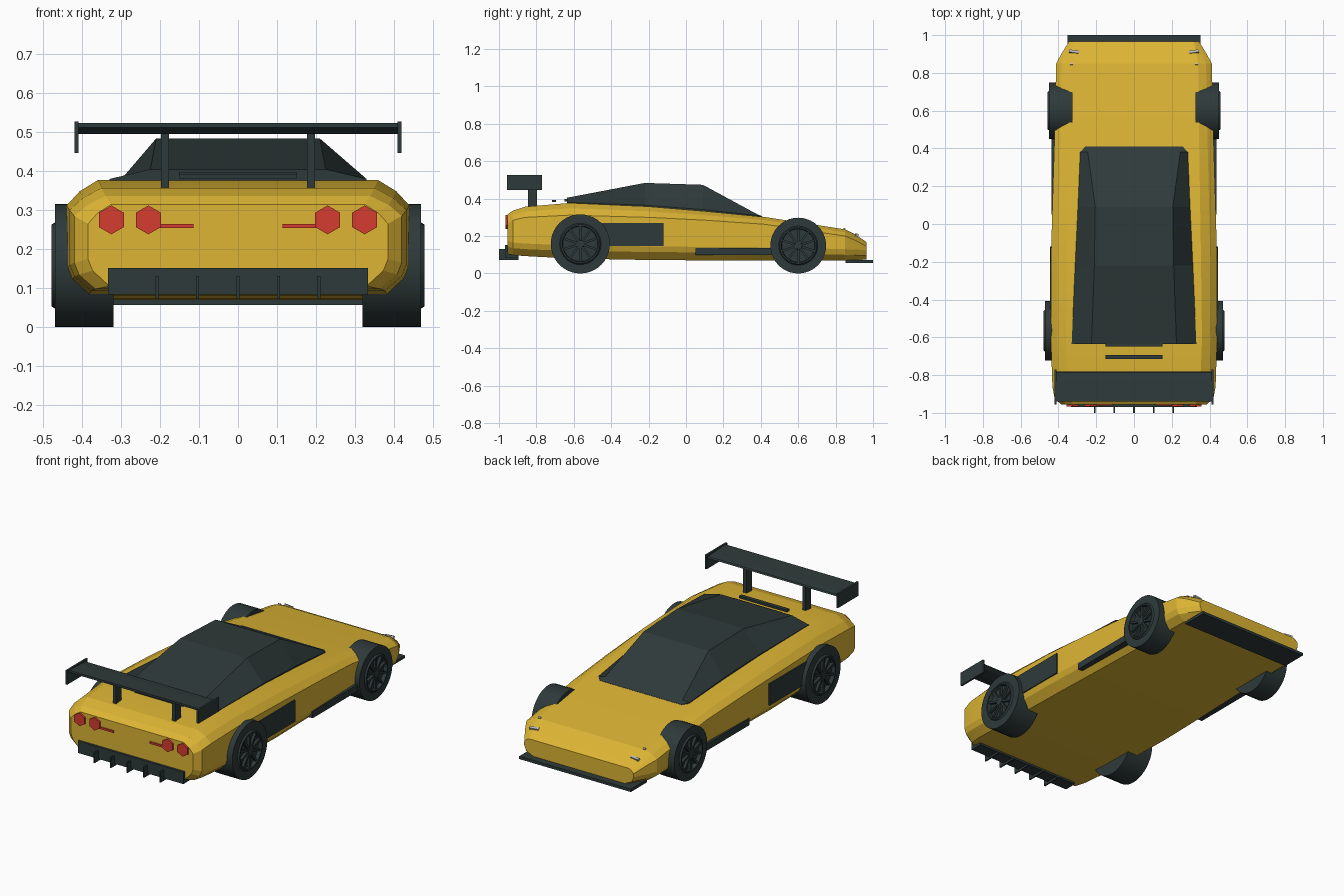
import bpy, bmesh, math
from mathutils import Matrix, Vector

if "Cube" in bpy.data.objects:
    bpy.data.objects.remove(bpy.data.objects["Cube"])


def material(name, rgb):
    m = bpy.data.materials.new(name)
    m.diffuse_color = (*rgb, 1)
    m.use_nodes = True
    m.node_tree.nodes["Principled BSDF"].inputs["Base Color"].default_value = m.diffuse_color
    return m


YELLOW = material("yellow paint", (0.72, 0.46, 0.034))
BLACK = material("black trim", (0.028, 0.042, 0.042))
RED = material("red lamp", (0.66, 0.045, 0.03))
GREY = material("grey lamp", (0.5, 0.5, 0.5))


def finish(name, bm, mat, smooth=None):
    bmesh.ops.recalc_face_normals(bm, faces=bm.faces)
    me = bpy.data.meshes.new(name)
    bm.to_mesh(me)
    bm.free()
    me.materials.append(mat)
    ob = bpy.data.objects.new(name, me)
    bpy.context.collection.objects.link(ob)
    if smooth:
        bpy.ops.object.select_all(action='DESELECT')
        ob.select_set(True)
        bpy.context.view_layer.objects.active = ob
        bpy.ops.object.shade_smooth_by_angle(angle=math.radians(smooth))
    return ob


def add_box(bm, lo, hi, matrix=Matrix()):
    lo, hi = Vector(lo), Vector(hi)
    size = hi - lo
    m = matrix @ Matrix.Translation((lo + hi) / 2) @ Matrix.Diagonal((*size, 1))
    bmesh.ops.create_cube(bm, size=1, matrix=m)


def box(name, lo, hi, mat):
    bm = bmesh.new()
    add_box(bm, lo, hi)
    return finish(name, bm, mat)


def loft(name, rings, mat, smooth=None):
    """Skin closed rings of equal point count and cap both ends."""
    bm = bmesh.new()
    loops = [[bm.verts.new(p) for p in ring] for ring in rings]
    n = len(loops[0])
    for a, b in zip(loops, loops[1:]):
        for i in range(n):
            j = (i + 1) % n
            bm.faces.new((a[i], a[j], b[j], b[i]))
    bm.faces.new(loops[0])
    bm.faces.new(loops[-1])
    return finish(name, bm, mat, smooth)


def mirrored_ring(y, half):
    return [(x, y, z) for x, z in half] + [(-x, y, z) for x, z in reversed(half)]


# Body shell: y, half width, top half width, bottom z, lower side z, shoulder z, top z
stations = [
    (-0.955, 0.385, 0.325, 0.105, 0.145, 0.265, 0.315),
    (-0.925, 0.420, 0.340, 0.098, 0.135, 0.285, 0.336),
    (-0.860, 0.432, 0.350, 0.093, 0.130, 0.300, 0.357),
    (-0.620, 0.440, 0.360, 0.080, 0.120, 0.312, 0.377),
    (-0.200, 0.440, 0.355, 0.072, 0.115, 0.300, 0.358),
    (0.100, 0.432, 0.350, 0.070, 0.112, 0.285, 0.333),
    (0.420, 0.422, 0.345, 0.070, 0.110, 0.263, 0.302),
    (0.850, 0.412, 0.340, 0.070, 0.100, 0.200, 0.236),
    (0.900, 0.385, 0.330, 0.070, 0.098, 0.180, 0.212),
    (0.965, 0.345, 0.315, 0.075, 0.095, 0.145, 0.168),
]
rings = []
for y, w, wt, zb, z1, z2, zt in stations:
    knee = (wt + (w - wt) * 0.58, z2 + (zt - z2) * 0.56)
    half = [(w - 0.055, zb), (w - 0.012, z1), (w, z1 + 0.03), (w, z2), knee, (wt, zt)]
    rings.append(mirrored_ring(y, half))
loft("body_shell", rings, YELLOW, 12)

# Canopy: y, base half width, base z, roof half width, roof z
canopy = [
    (-0.635, 0.330, 0.360, 0.225, 0.405),
    (-0.220, 0.312, 0.345, 0.210, 0.484),
    (0.090, 0.297, 0.322, 0.205, 0.474),
    (0.380, 0.285, 0.290, 0.245, 0.317),
    (0.410, 0.258, 0.285, 0.250, 0.304),
]
loft("canopy", [mirrored_ring(y, [(w, zb), (w, zb + 0.020), (wr, zr)])
                for y, w, zb, wr, zr in canopy], BLACK)

# Engine cover slats
for i, (y, z) in enumerate([(-0.638, 0.392), (-0.705, 0.387)]):
    box(f"engine_slat_{i + 1}", (-0.152, y - 0.011, z - 0.006), (0.152, y + 0.011, z + 0.006), BLACK)


def wheel(name, side, y, r, x0, x1):
    """Lathed tyre with a raised rim lip, recessed dish, spokes and hub."""
    bm = bmesh.new()
    profile = [(0, x0), (r, x0), (r, x1), (0.70 * r, x1), (0.66 * r, x1 + 0.009),
               (0.61 * r, x1 + 0.009), (0.59 * r, x1 - 0.012), (0, x1 - 0.012)]
    pts = [bm.verts.new((x, 0, d)) for d, x in profile]
    edges = [bm.edges.new(p) for p in zip(pts, pts[1:])]
    bmesh.ops.spin(bm, geom=pts + edges, cent=(0, 0, 0), axis=(1, 0, 0),
                   angle=math.tau, steps=40)
    bmesh.ops.remove_doubles(bm, verts=bm.verts, dist=1e-5)
    for k in range(10):
        add_box(bm, (x1 - 0.02, -0.006, 0.02), (x1 + 0.003, 0.006, 0.61 * r),
                Matrix.Rotation(math.tau * k / 10, 4, 'X'))
    bmesh.ops.create_cone(bm, cap_ends=True, segments=16, radius1=0.024, radius2=0.02, depth=0.024,
                          matrix=Matrix.Translation((x1 - 0.007, 0, 0)) @ Matrix.Rotation(math.pi / 2, 4, 'Y'))
    bmesh.ops.transform(bm, verts=bm.verts, matrix=Matrix.Translation((0, y, r))
                        @ Matrix.Diagonal((side, 1, 1, 1)))
    finish(name, bm, BLACK, 30)


def side_box(name, side, x, y, z, mat):
    xs = sorted((side * x[0], side * x[1]))
    return box(name, (xs[0], y[0], z[0]), (xs[1], y[1], z[1]), mat)


def lamp(name, x):
    bm = bmesh.new()
    m = (Matrix.Translation((x, -0.955, 0.275)) @ Matrix.Rotation(math.pi / 2, 4, 'X')
         @ Matrix.Rotation(math.pi / 6, 4, 'Z'))
    bmesh.ops.create_cone(bm, cap_ends=True, segments=6, radius1=0.037, radius2=0.037,
                          depth=0.022, matrix=m)
    # Turn the hexagon so that a corner points up
    top = max(v.co.z for v in bm.verts)
    if top < 0.275 + 0.036:
        bmesh.ops.rotate(bm, verts=bm.verts, cent=(x, 0, 0.275),
                         matrix=Matrix.Rotation(math.pi / 6, 3, 'Y'))
    finish(name, bm, RED)


for side, tag in ((1, "right"), (-1, "left")):
    wheel(f"rear_wheel_{tag}", side, -0.565, 0.158, 0.32, 0.470)
    wheel(f"front_wheel_{tag}", side, 0.600, 0.149, 0.325, 0.450)
    # Side intake and sill
    side_box(f"side_intake_{tag}", side, (0.40, 0.446), (-0.46, -0.12), (0.147, 0.270), BLACK)
    side_box(f"side_sill_{tag}", side, (0.39, 0.436), (0.05, 0.47), (0.098, 0.136), BLACK)
    # Tail lamps with light bar
    lamp(f"outer_tail_lamp_{tag}", side * 0.325)
    lamp(f"inner_tail_lamp_{tag}", side * 0.230)
    side_box(f"tail_light_bar_{tag}", side, (0.114, 0.215), (-0.962, -0.950), (0.254, 0.265), RED)
    # Wing supports and end plates
    side_box(f"wing_strut_{tag}", side, (0.177, 0.197), (-0.846, -0.797), (0.345, 0.500), BLACK)
    side_box(f"wing_end_plate_{tag}", side, (0.409, 0.420), (-0.956, -0.770), (0.447, 0.527), BLACK)
    # Headlamps
    for nm, x, y, z, sx, sy, tilt in (("headlamp", 0.318, 0.912, 0.206, 0.052, 0.014, 0.15),
                                      ("marker_lamp", 0.331, 0.846, 0.237, 0.014, 0.010, 0)):
        bm = bmesh.new()
        m = (Matrix.Translation((side * x, y, z)) @ Matrix.Rotation(side * tilt, 4, 'Z')
             @ Matrix.Rotation(-0.4, 4, 'X'))
        add_box(bm, (-sx / 2, -sy / 2, -0.007), (sx / 2, sy / 2, 0.006), m)
        finish(f"{nm}_{tag}", bm, GREY)

# Rear wing blade with a thin aerofoil section
section = [(-0.940, 0.524), (-0.940, 0.512), (-0.870, 0.496), (-0.800, 0.496),
           (-0.780, 0.506), (-0.785, 0.514), (-0.830, 0.519)]
loft("wing_blade", [[(x, y, z) for y, z in section] for x in (-0.412, 0.412)], BLACK)

# Front splitter
box("front_splitter", (-0.352, 0.852, 0.056), (0.352, 1.0, 0.072), BLACK)

# Rear diffuser with vertical fins
box("rear_diffuser", (-0.333, -0.968, 0.084), (0.333, -0.895, 0.152), BLACK)
for i in range(5):
    x = (i - 2) * 0.104
    box(f"diffuser_fin_{i + 1}", (x - 0.004, -1.0, 0.072), (x + 0.004, -0.895, 0.131), BLACK)
